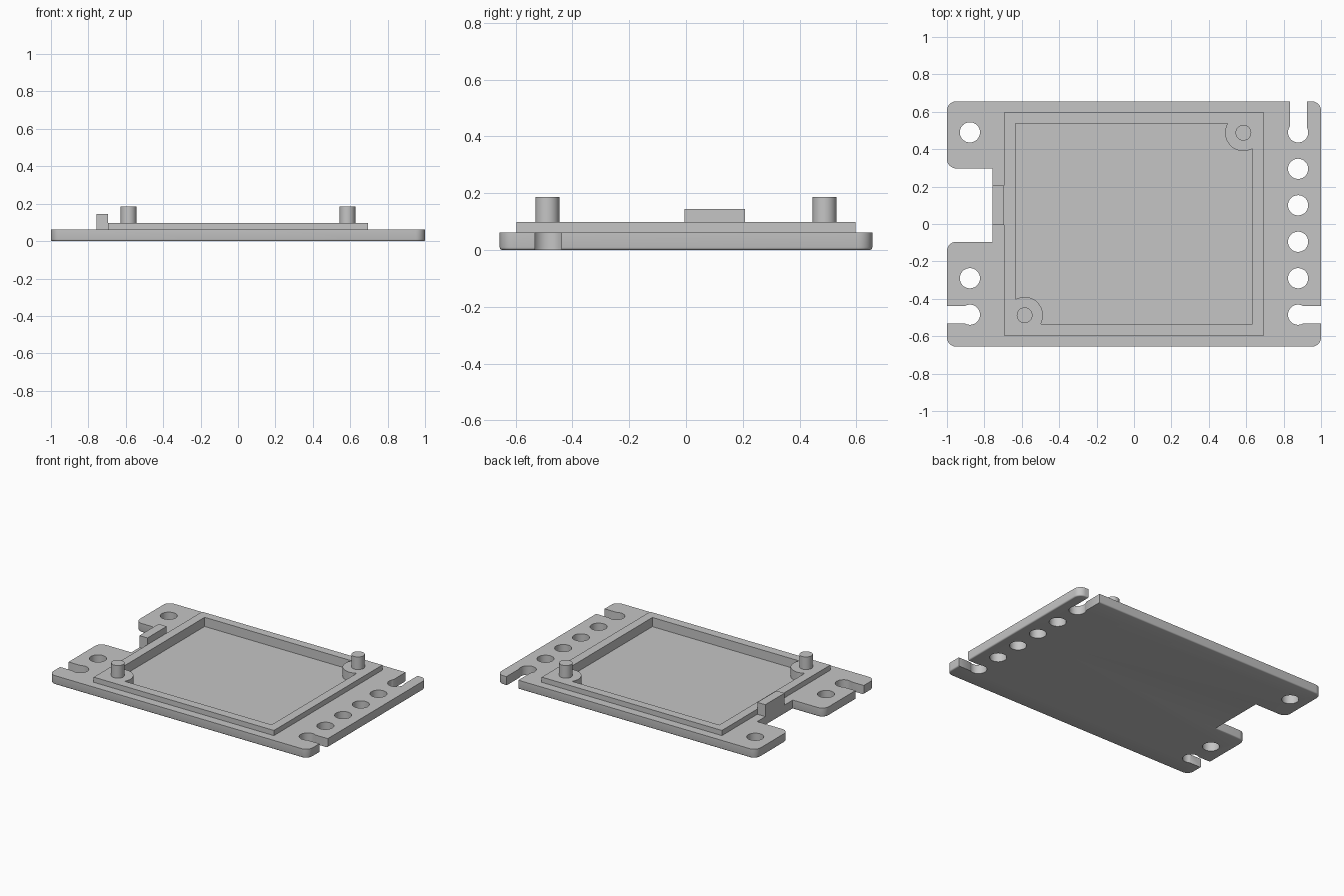
import bpy, bmesh, math
from mathutils import Vector

if "Cube" in bpy.data.objects:
    bpy.data.objects.remove(bpy.data.objects["Cube"], do_unlink=True)

# Material
GREY = (0.56, 0.56, 0.56, 1)
grey = bpy.data.materials.new("plain grey")
grey.use_nodes = True
grey.diffuse_color = GREY
bsdf = next(n for n in grey.node_tree.nodes if n.type == "BSDF_PRINCIPLED")
bsdf.inputs["Base Color"].default_value = GREY

# Main dimensions
PLATE_TOP, RIM_TOP, FLOOR = 0.062, 0.098, 0.034
HALF_Y, NOTCH_X = 0.656, -0.757
HOLE_X, HOLE_R, SLOT_W = 0.88, 0.054, 0.092
PIN_X, PIN_Y = 0.585, 0.488


def prism(name, points, z0, z1, fillet=0):
    """Extrude a flat outline, optionally rounding its bottom edge."""
    bm = bmesh.new()
    base = bm.faces.new([bm.verts.new((x, y, z0)) for x, y in points])
    top = bmesh.ops.extrude_face_region(bm, geom=[base], use_keep_orig=True)
    verts = [v for v in top["geom"] if isinstance(v, bmesh.types.BMVert)]
    bmesh.ops.translate(bm, verts=verts, vec=(0, 0, z1 - z0))
    bmesh.ops.recalc_face_normals(bm, faces=bm.faces)
    if fillet:
        edges = [e for e in bm.edges if all(v.co.z < z0 + 1e-5 for v in e.verts)]
        bmesh.ops.bevel(bm, geom=edges, offset=fillet, segments=3,
                        profile=0.5, affect="EDGES")
    mesh = bpy.data.meshes.new(name)
    bm.to_mesh(mesh)
    bm.free()
    mesh.materials.append(grey)
    obj = bpy.data.objects.new(name, mesh)
    bpy.context.collection.objects.link(obj)
    return obj


def box(name, x0, x1, y0, y1, z0, z1):
    return prism(name, [(x0, y0), (x1, y0), (x1, y1), (x0, y1)], z0, z1)


def cylinder(name, x, y, r, z0, z1, sides=48):
    angles = [math.tau * i / sides for i in range(sides)]
    return prism(name, [(x + r * math.cos(a), y + r * math.sin(a)) for a in angles], z0, z1)


def combine(target, tool, operation):
    mod = target.modifiers.new(operation.lower(), "BOOLEAN")
    mod.operation, mod.object, mod.solver = operation, tool, "EXACT"
    bpy.context.view_layer.objects.active = target
    bpy.ops.object.modifier_apply(modifier=mod.name)
    bpy.data.objects.remove(tool, do_unlink=True)


def rounded(corners, steps=8):
    """Outline from (x, y, radius) right-angled corners."""
    out = []
    for i, (x, y, r) in enumerate(corners):
        c = Vector((x, y))
        if not r:
            out.append((x, y))
            continue
        a = (Vector(corners[i - 1][:2]) - c).normalized() * r
        b = (Vector(corners[(i + 1) % len(corners)][:2]) - c).normalized() * r
        for k in range(steps + 1):
            t = math.pi / 2 * k / steps
            out.append(tuple(c + a * (1 - math.sin(t)) + b * (1 - math.cos(t))))
    return out


# Base plate with a notch on the right side
R = 0.05
outline = rounded([(-1, -HALF_Y, R), (1, -HALF_Y, R), (1, HALF_Y, R), (-1, HALF_Y, R),
                   (-1, 0.297, R), (NOTCH_X, 0.297, 0), (NOTCH_X, -0.095, 0), (-1, -0.095, R)])
plate = prism("base_plate", outline, 0, PLATE_TOP, fillet=0.009)

# Raised rim around the pocket
combine(plate, box("rim", -0.695, 0.695, -0.597, 0.597, 0.045, RIM_TOP), "UNION")

# Pocket, leaving a round boss in two opposite corners
pocket = box("pocket_cutter", -0.634, 0.634, -0.535, 0.538, FLOOR, 0.2)
for s in (-1, 1):
    combine(pocket, cylinder("boss", s * PIN_X, s * PIN_Y, 0.098, 0, 0.3), "DIFFERENCE")
combine(plate, pocket, "DIFFERENCE")

# Mounting holes
right_holes = [(HOLE_X, -0.485 + 0.195 * i) for i in range(6)]
left_holes = [(-HOLE_X, y) for y in (-0.485, -0.29, 0.49)]
for x, y in right_holes + left_holes:
    combine(plate, cylinder("hole_cutter", x * 0.997, y, HOLE_R, -0.1, 0.2), "DIFFERENCE")

# Slots opening the outer holes to the edge
h = SLOT_W / 2
for x0, x1, y0, y1 in [(-1.1, -HOLE_X, -0.485 - h, -0.485 + h),
                       (HOLE_X, 1.1, -0.485 - h, -0.485 + h),
                       (HOLE_X - h, HOLE_X + h, 0.49, 0.8)]:
    combine(plate, box("slot_cutter", x0, x1, y0, y1, -0.1, 0.2), "DIFFERENCE")

# Upright tab beside the notch
tab = box("side_tab", NOTCH_X, -0.695, -0.005, 0.207, PLATE_TOP, 0.145)

# Locating pins on the bosses
pins = [cylinder(n, s * PIN_X, s * PIN_Y, 0.042, RIM_TOP, 0.186)
        for n, s in (("front_pin", -1), ("back_pin", 1))]

# Smooth shading with crisp edges
bpy.ops.object.select_all(action="DESELECT")
for obj in [plate, *pins]:
    obj.select_set(True)
bpy.context.view_layer.objects.active = plate
bpy.ops.object.shade_smooth_by_angle(angle=math.radians(35))
